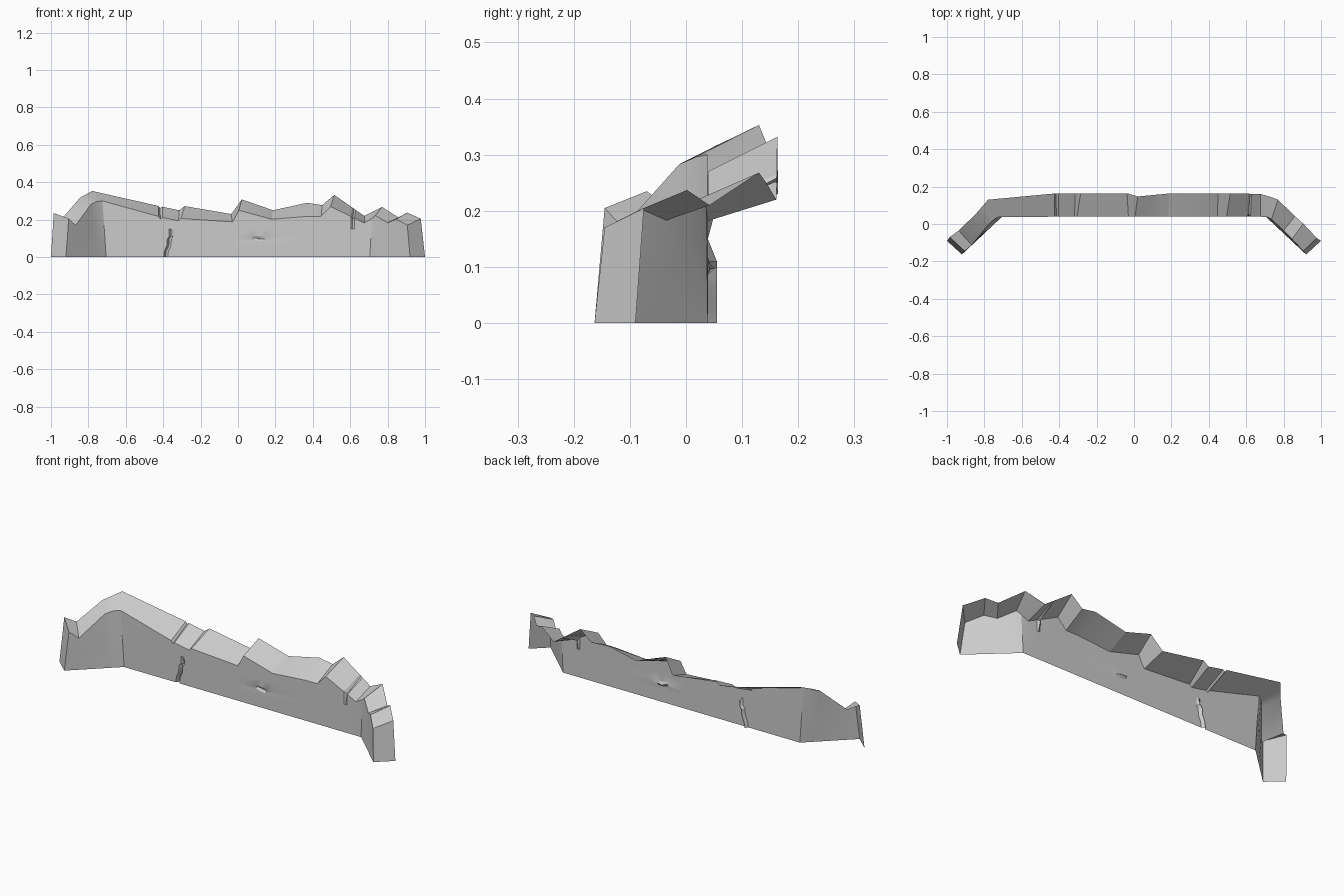
import bpy, bmesh
from mathutils import Vector

ROWS = [0, .03, .06, .085, .097, .11, .15]      # wall heights below the rim


def col(front, back, foot):
    return [Vector(front), Vector(back), Vector(foot)]


def wing(side, data):
    # each entry: front rim, back rim, fraction along the straight wing foot
    a, b = Vector((side * .92, -.163, 0)), Vector((side * .705, .039, 0))
    return [col(f, k, a.lerp(b, t)) for f, k, t in data]


# Broken rim of the two angled wings, outer end first
left = wing(-1, [
    ((-.905, -.145, .205), (-.985, -.07, .235), 0),
    ((-.868, -.113, .17), (-.937, -.035, .21), .22),
    ((-.785, -.012, .283), (-.845, .055, .317), .7),
    ((-.757, .018, .296), (-.81, .095, .336), .9),
    ((-.725, .037, .30), (-.78, .13, .353), 1)])
right = wing(1, [
    ((.905, -.145, .17), (.977, -.075, .205), 0),
    ((.845, -.08, .203), (.905, .002, .237), .33),
    ((.80, -.035, .183), (.86, .042, .21), .58),
    ((.735, .025, .222), (.77, .13, .268), .92),
    ((.715, .036, .205), (.735, .143, .25), 1)])

# Rim of the straight middle: front x, z, back x, y, z
mid = [col((fx, .039, fz), (bx, by, bz), (fx, .039, 0)) for fx, fz, bx, by, bz in [
    (-.425, .217, -.425, .163, .273), (-.415, .203, -.417, .163, .262),
    (-.405, .211, -.405, .163, .269), (-.318, .194, -.315, .164, .25),
    (-.305, .206, -.285, .164, .272), (-.03, .188, -.037, .164, .23),
    (-.022, .20, -.028, .162, .24), (.005, .25, .02, .147, .308),
    (.18, .202, .187, .163, .25), (.37, .217, .37, .163, .29),
    (.445, .218, .45, .163, .277), (.495, .27, .515, .163, .332),
    (.675, .182, .675, .161, .22)]]

cols = left + mid + right[::-1]


def insert(x):
    # adds a rim column in the straight part by interpolation
    for i in range(len(cols) - 1):
        a, b = cols[i], cols[i + 1]
        if a[0].x < x < b[0].x:
            t = (x - a[0].x) / (b[0].x - a[0].x)
            cols.insert(i + 1, [p.lerp(q, t) for p, q in zip(a, b)])
            return


for x in (-.376, -.366, -.354, .08, .11, .14, .603, .613, .623):
    insert(x)

bm = bmesh.new()
grid = []
crack_dx = [-.022, -.018, -.005, -.003, -.002, .008, .008]
for front, back, foot in cols:
    line = []
    for r, z in enumerate(ROWS):
        p = foot.lerp(front, z / front.z)
        p.z = z
        if -.377 < front.x < -.353:              # tall crack
            p.x += crack_dx[r]
            if abs(front.x + .366) < .002 and r < 6:
                p.y += .016
        if .075 < front.x < .145 and 3 <= r <= 5:  # short level crack
            p.z += .008 if front.x < .1 else 0
            if r == 4:
                p.y += .012 if abs(front.x - .11) < .01 else .004
        line.append(bm.verts.new(p))
    top = front.copy()
    if abs(front.x - .613) < .002:               # chip in the rim
        top += Vector((0, .014, -.01))
    line += [bm.verts.new(top), bm.verts.new(back)]
    grid.append(line)

# Wall front and sloping broken top
for a, b in zip(grid, grid[1:]):
    for j in range(len(a) - 1):
        bm.faces.new((a[j], b[j], b[j + 1], a[j + 1]))

# End caps
for line, side in ((grid[0], -1), (grid[-1], 1)):
    foot = bm.verts.new((side, -.09, 0))
    loop = [foot] + line
    bm.faces.new(loop if side < 0 else loop[::-1])

me = bpy.data.meshes.new("broken_wall")
bm.to_mesh(me)
bm.free()
ob = bpy.data.objects.new("broken_wall", me)
bpy.context.collection.objects.link(ob)
bpy.context.view_layer.objects.active = ob
ob.select_set(True)
bpy.ops.object.shade_smooth_by_angle(angle=.42)
